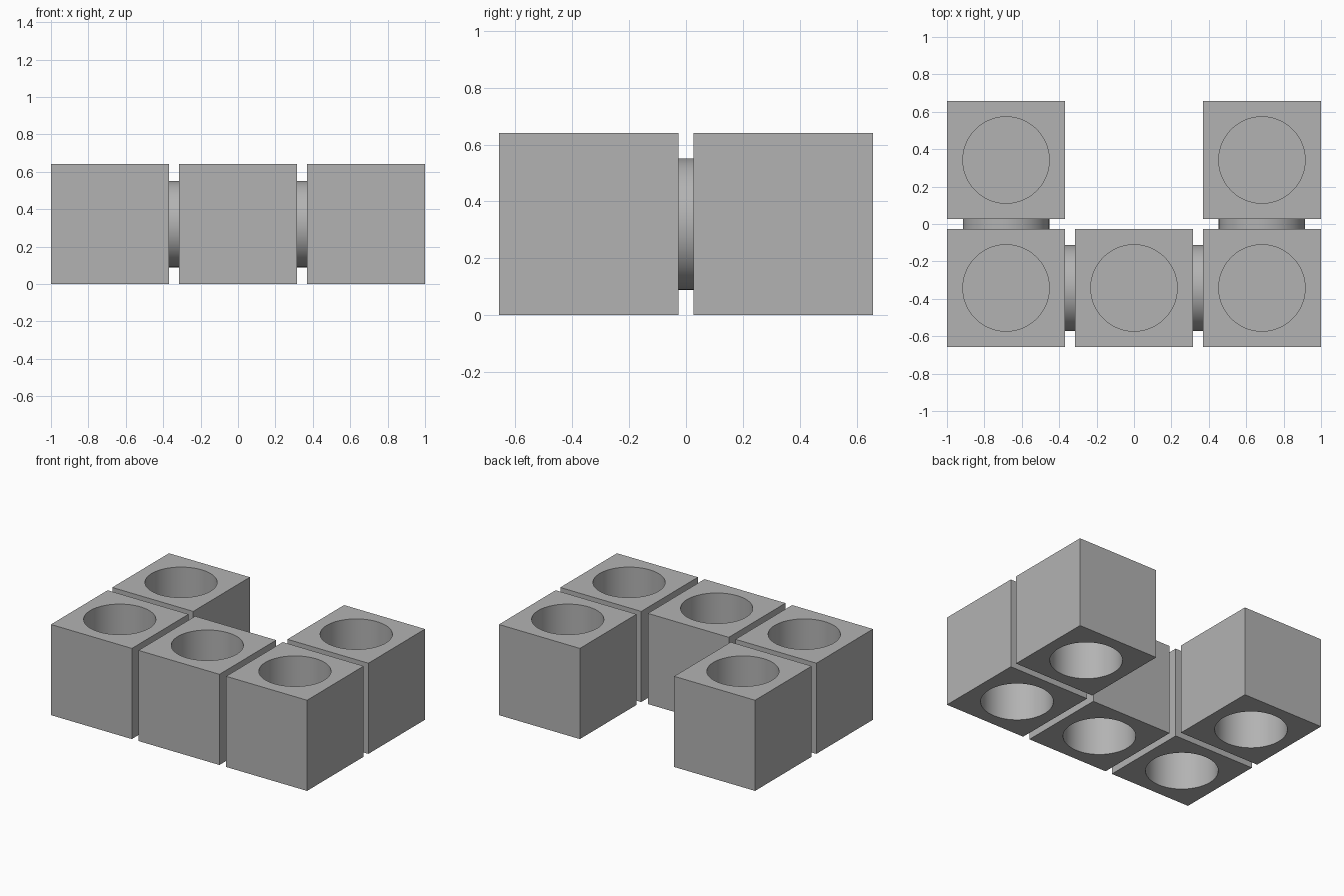
import bpy, bmesh, math
from mathutils import Matrix, Vector

old = bpy.data.objects.get("Cube")
if old:
    bpy.data.objects.remove(old, do_unlink=True)

PITCH, SIDE, HEIGHT = 0.684, 0.632, 0.64
RADIUS, DEPTH, SEGMENTS = 0.231, 0.27, 64

grey = bpy.data.materials.new("plain grey")
grey.use_nodes = True
colour = (0.45, 0.45, 0.45, 1)
grey.diffuse_color = colour
grey.node_tree.nodes["Principled BSDF"].inputs["Base Color"].default_value = colour


def finish(bm, name, location):
    bmesh.ops.recalc_face_normals(bm, faces=bm.faces)
    mesh = bpy.data.meshes.new(name)
    bm.to_mesh(mesh)
    bm.free()
    mesh.materials.append(grey)
    obj = bpy.data.objects.new(name, mesh)
    obj.location = location
    bpy.context.collection.objects.link(obj)
    bpy.ops.object.select_all(action='DESELECT')
    obj.select_set(True)
    bpy.context.view_layer.objects.active = obj
    bpy.ops.object.shade_smooth_by_angle(angle=math.radians(30))
    return obj


def block(name, x, y):
    """Square block with a round blind hole in its top and bottom."""
    bm = bmesh.new()
    half, top = SIDE / 2, HEIGHT / 2
    rims = []
    for sign in (1, -1):
        square, rim, floor = [], [], []
        for i in range(SEGMENTS):
            a = math.tau * (i + 0.5) / SEGMENTS
            c, s = math.cos(a), math.sin(a)
            rim.append(bm.verts.new((RADIUS * c, RADIUS * s, sign * top)))
            floor.append(bm.verts.new((RADIUS * c, RADIUS * s, sign * (top - DEPTH))))
        for u, v in ((1, 1), (-1, 1), (-1, -1), (1, -1)):
            square.append(bm.verts.new((u * half, v * half, sign * top)))
        # Hole wall and floor
        for i in range(SEGMENTS):
            j = (i + 1) % SEGMENTS
            bm.faces.new((rim[i], rim[j], floor[j], floor[i]))
        bm.faces.new(floor)
        # Flat face around the rim, fanned from each corner
        quarter = SEGMENTS // 4
        for k in range(4):
            first = k * quarter
            for i in range(first, first + quarter):
                bm.faces.new((square[k], rim[i], rim[(i + 1) % SEGMENTS]))
            bm.faces.new((square[k], square[(k + 1) % 4],
                          rim[(first + quarter) % SEGMENTS]))
        rims.append(square)
    # Outer walls
    for k in range(4):
        j = (k + 1) % 4
        bm.faces.new((rims[0][k], rims[0][j], rims[1][j], rims[1][k]))
    return finish(bm, name, (x, y, top))


def connector(name, x, y, axis):
    """Round stub that bridges the gap between two blocks."""
    bm = bmesh.new()
    turn = Vector((0, 0, 1)).rotation_difference(Vector(axis)).to_matrix().to_4x4()
    bmesh.ops.create_cone(bm, cap_ends=True, segments=SEGMENTS, radius1=RADIUS,
                          radius2=RADIUS, depth=PITCH - SIDE, matrix=turn)
    return finish(bm, name, (x, y, HEIGHT / 2))


# Front row of three blocks
row = PITCH / 2
block("front_middle_block", 0, -row)
for side, sign in (("left", 1), ("right", -1)):
    block(f"front_{side}_block", sign * PITCH, -row)
    block(f"back_{side}_block", sign * PITCH, row)
    connector(f"front_{side}_connector", sign * row, -row, (1, 0, 0))
    connector(f"{side}_arm_connector", sign * PITCH, 0, (0, 1, 0))
